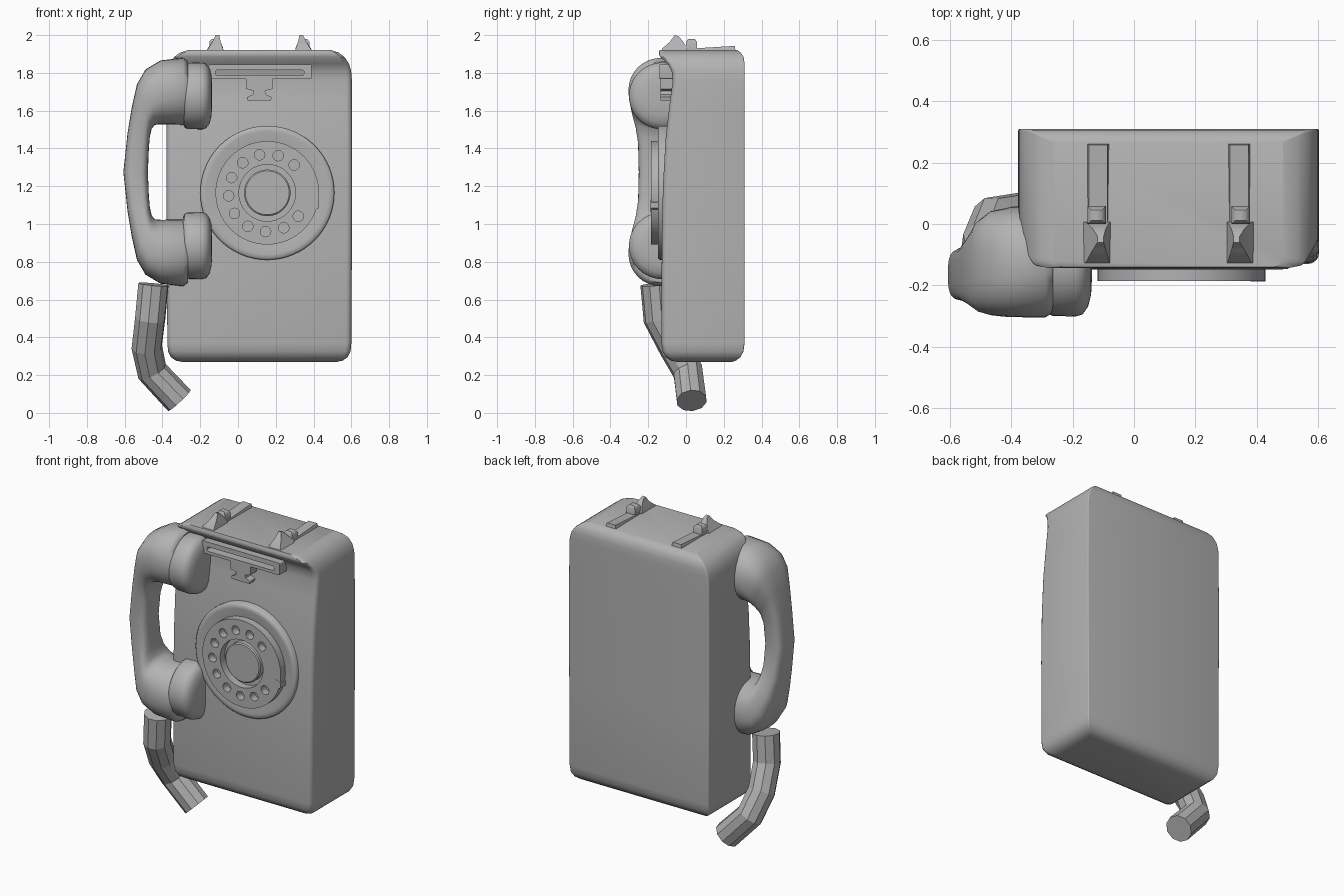
import bpy, bmesh, math
from math import cos, sin, pi, radians

if "Cube" in bpy.data.objects:
    bpy.data.objects.remove(bpy.data.objects["Cube"])

grey = bpy.data.materials.new("plain_grey")
grey.diffuse_color = (0.45, 0.45, 0.45, 1)
grey.use_nodes = True
grey.node_tree.nodes["Principled BSDF"].inputs["Base Color"].default_value = grey.diffuse_color


def finish(name, bm, angle):
    bmesh.ops.remove_doubles(bm, verts=bm.verts, dist=0.0003)
    bmesh.ops.recalc_face_normals(bm, faces=bm.faces)
    me = bpy.data.meshes.new(name)
    bm.to_mesh(me)
    bm.free()
    me.materials.clear()
    me.materials.append(grey)
    for p in me.polygons:
        p.use_smooth = angle > 0
        p.material_index = 0
    if angle > 0:
        me.set_sharp_from_angle(angle=radians(angle))
    ob = bpy.data.objects.new(name, me)
    bpy.context.collection.objects.link(ob)
    return ob


def loft(name, rings, angle=35):
    """Skin a list of equal-sized closed rings and cap both ends."""
    bm = bmesh.new()
    vs = [[bm.verts.new(p) for p in r] for r in rings]
    n = len(rings[0])
    for a, b in zip(vs, vs[1:]):
        for i in range(n):
            j = (i + 1) % n
            bm.faces.new((a[i], a[j], b[j], b[i]))
    bm.faces.new(vs[0])
    bm.faces.new(vs[-1])
    return finish(name, bm, angle)


def from_curve(name, cu, angle, rot=0, loc=(0, 0, 0)):
    """Turn a temporary curve into a finished mesh object."""
    tmp = bpy.data.objects.new("tmp", cu)
    bpy.context.collection.objects.link(tmp)
    tmp.rotation_euler.x = rot
    tmp.location = loc
    bpy.context.view_layer.update()
    dg = bpy.context.evaluated_depsgraph_get()
    me = bpy.data.meshes.new_from_object(tmp.evaluated_get(dg))
    me.transform(tmp.matrix_world)
    bm = bmesh.new()
    bm.from_mesh(me)
    bpy.data.objects.remove(tmp)
    bpy.data.meshes.remove(me)
    return finish(name, bm, angle)


def add_spline(cu, pts, cyclic):
    s = cu.splines.new('POLY')
    s.points.add(len(pts) - 1)
    for p, c in zip(s.points, pts):
        p.co = (*c, 1)
    s.use_cyclic_u = cyclic


def plate(name, loops, y_front, y_back):
    """Flat plate facing the front, cut from nested x-z outlines."""
    cu = bpy.data.curves.new(name, 'CURVE')
    cu.dimensions, cu.fill_mode = '2D', 'BOTH'
    cu.extrude = (y_back - y_front) / 2
    for l in loops:
        add_spline(cu, [(x, z, 0) for x, z in l], True)
    return from_curve(name, cu, 35, pi / 2, (0, (y_front + y_back) / 2, 0))


def circle(cx, cz, r, n=48):
    return [(cx + r * cos(2 * pi * i / n), cz + r * sin(2 * pi * i / n)) for i in range(n)]


def rounded(x0, x1, z0, z1, r, n=4, r_top=None):
    """Rounded rectangle; the top corners may use another radius."""
    rt = r if r_top is None else r_top
    out = []
    for cx, cz, q, a in ((x1 - rt, z1 - rt, rt, 0), (x0 + rt, z1 - rt, rt, 90),
                         (x0 + r, z0 + r, r, 180), (x1 - r, z0 + r, r, 270)):
        for i in range(n + 1):
            t = radians(a + 90 * i / n)
            out.append((cx + q * cos(t), cz + q * sin(t)))
    return out


# Casing: stacked horizontal sections (z, half width, front y, back y)
CX = 0.113
rows = [(0.270, 0.410, -0.050, 0.245), (0.277, 0.442, -0.080, 0.265),
        (0.295, 0.468, -0.108, 0.288), (0.325, 0.483, -0.124, 0.304),
        (0.370, 0.487, -0.130, 0.310), (0.90, 0.490, -0.128, 0.310),
        (1.20, 0.491, -0.122, 0.310), (1.45, 0.491, -0.108, 0.310),
        (1.65, 0.490, -0.085, 0.310), (1.76, 0.490, -0.070, 0.310),
        (1.81, 0.486, -0.076, 0.310), (1.85, 0.474, -0.098, 0.310),
        (1.885, 0.450, -0.138, 0.305), (1.907, 0.420, -0.144, 0.290),
        (1.922, 0.375, -0.140, 0.270)]
loft("casing", [[(x, y, z) for x, y in rounded(CX - w, CX + w, f, b, 0.03, 4, 0.006)]
                for z, w, f, b in rows])

# Cradle prongs, knobs and ridges on top, mirrored about the casing centre
for side, tag in ((-1, "left"), (1, "right")):
    def box_ring(x0, x1, y0, y1, z0, z1):
        m = lambda x: CX + side * x
        return [(m(x0), y0, z0), (m(x1), y0, z0), (m(x1), y1, z1), (m(x0), y1, z1)]
    loft(tag + "_cradle_prong",
         [box_ring(0.185, 0.290, -0.135, 0.01, 1.90, 1.90),
          box_ring(0.193, 0.270, -0.125, 0.005, 1.93, 1.935),
          box_ring(0.205, 0.248, -0.085, -0.015, 1.965, 1.965),
          box_ring(0.212, 0.232, -0.060, -0.040, 2.0, 1.995)], 50)
    loft(tag + "_cradle_knob",
         [box_ring(0.205, 0.265, 0.000, 0.058, 1.91, 1.91),
          box_ring(0.205, 0.265, 0.000, 0.058, 1.965, 1.965),
          box_ring(0.218, 0.252, 0.012, 0.046, 1.98, 1.98)], 50)
    loft(tag + "_cradle_ridge",
         [box_ring(0.19, 0.27, -0.02, 0.265, 1.90, 1.90),
          box_ring(0.20, 0.26, -0.01, 0.258, 1.926, 1.943)], 30)

# Slotted trim plate and the small bracket below it
plate("trim_plate", [rounded(-0.155, 0.39, 1.768, 1.845, 0.008),
                     rounded(-0.12, 0.35, 1.787, 1.815, 0.012)], -0.14, -0.06)
half = [(0.07, 1.768), (0.07, 1.715), (0.03, 1.705), (0.035, 1.685), (0.065, 1.672), (0.062, 1.655)]
plate("trim_bracket", [[(CX + x, z) for x, z in half] + [(CX - x, z) for x, z in reversed(half)]],
      -0.135, -0.06)

# Dial: base ring, finger wheel with eleven holes, hub and finger stop
DX, DZ = 0.155, 1.165
loft("dial_base", [[(x, y, z) for x, z in circle(DX, DZ, r, 64)] for y, r in
                   ((-0.08, 0.355), (-0.138, 0.355), (-0.147, 0.347), (-0.148, 0.325),
                    (-0.140, 0.280), (-0.138, 0.25))], 50)
holes = [circle(DX + 0.205 * cos(radians(46 + 27.7 * i)),
                DZ + 0.205 * sin(radians(46 + 27.7 * i)), 0.028, 12) for i in range(11)]
plate("finger_wheel", [circle(DX, DZ, 0.274, 64), circle(DX, DZ, 0.15)] + holes, -0.186, -0.13)
loft("dial_hub", [[(x, y, z) for x, z in circle(DX, DZ, r)] for y, r in
                  ((-0.12, 0.123), (-0.172, 0.123), (-0.178, 0.116))])
plate("finger_stop", [[(0.39, 1.13), (0.43, 1.115), (0.43, 1.085), (0.38, 1.06)]], -0.187, -0.13)

# Handset handle: (outer x, z, inner x, z, half depth, centre y, squareness)
MID = 1.275
half = [(-0.265, 1.860, -0.265, 1.535, 0.165, -0.125, 2.0),
        (-0.290, 1.880, -0.290, 1.525, 0.180, -0.125, 2.1),
        (-0.410, 1.866, -0.405, 1.528, 0.179, -0.125, 2.3),
        (-0.490, 1.818, -0.440, 1.525, 0.170, -0.128, 2.6),
        (-0.535, 1.740, -0.457, 1.505, 0.150, -0.138, 2.9),
        (-0.562, 1.620, -0.467, 1.460, 0.115, -0.153, 3.2),
        (-0.585, 1.480, -0.472, 1.400, 0.092, -0.162, 3.5),
        (-0.607, MID, -0.477, MID, 0.085, -0.165, 3.5)]
sections = half + [(a, 2 * MID - b, c, 2 * MID - d, h, y, n) for a, b, c, d, h, y, n in half[-2::-1]]
rings = []
for ox, oz, ix, iz, h, cy, n in sections:
    ring = []
    for i in range(32):
        t = 2 * pi * i / 32
        u = math.copysign(abs(cos(t)) ** (2 / n), cos(t))
        v = math.copysign(abs(sin(t)) ** (2 / n), sin(t))
        ring.append(((ox + ix) / 2 + u * (ox - ix) / 2, cy + v * h,
                     (oz + iz) / 2 + u * (oz - iz) / 2))
    rings.append(ring)
loft("handset_handle", rings, 50)

# Ear and mouth cups
for name, cz in (("ear_cup", 1.678), ("mouth_cup", 0.885)):
    loft(name, [[(x, y, z) for y, z in circle(-0.125, cz, r, 40)] for x, r in
                ((-0.29, 0.150), (-0.282, 0.168), (-0.265, 0.175), (-0.19, 0.177),
                 (-0.168, 0.170), (-0.150, 0.145), (-0.140, 0.105), (-0.137, 0.05))], 50)

# Faceted cord stub
cu = bpy.data.curves.new("cord", 'CURVE')
cu.dimensions = '3D'
cu.bevel_depth, cu.bevel_resolution, cu.use_fill_caps = 0.082, 3, True
add_spline(cu, [(-0.448, -0.16, 0.68), (-0.465, -0.145, 0.50), (-0.483, -0.065, 0.35),
                (-0.455, 0.01, 0.22), (-0.31, 0.03, 0.065)], False)
from_curve("cord", cu, 0)
